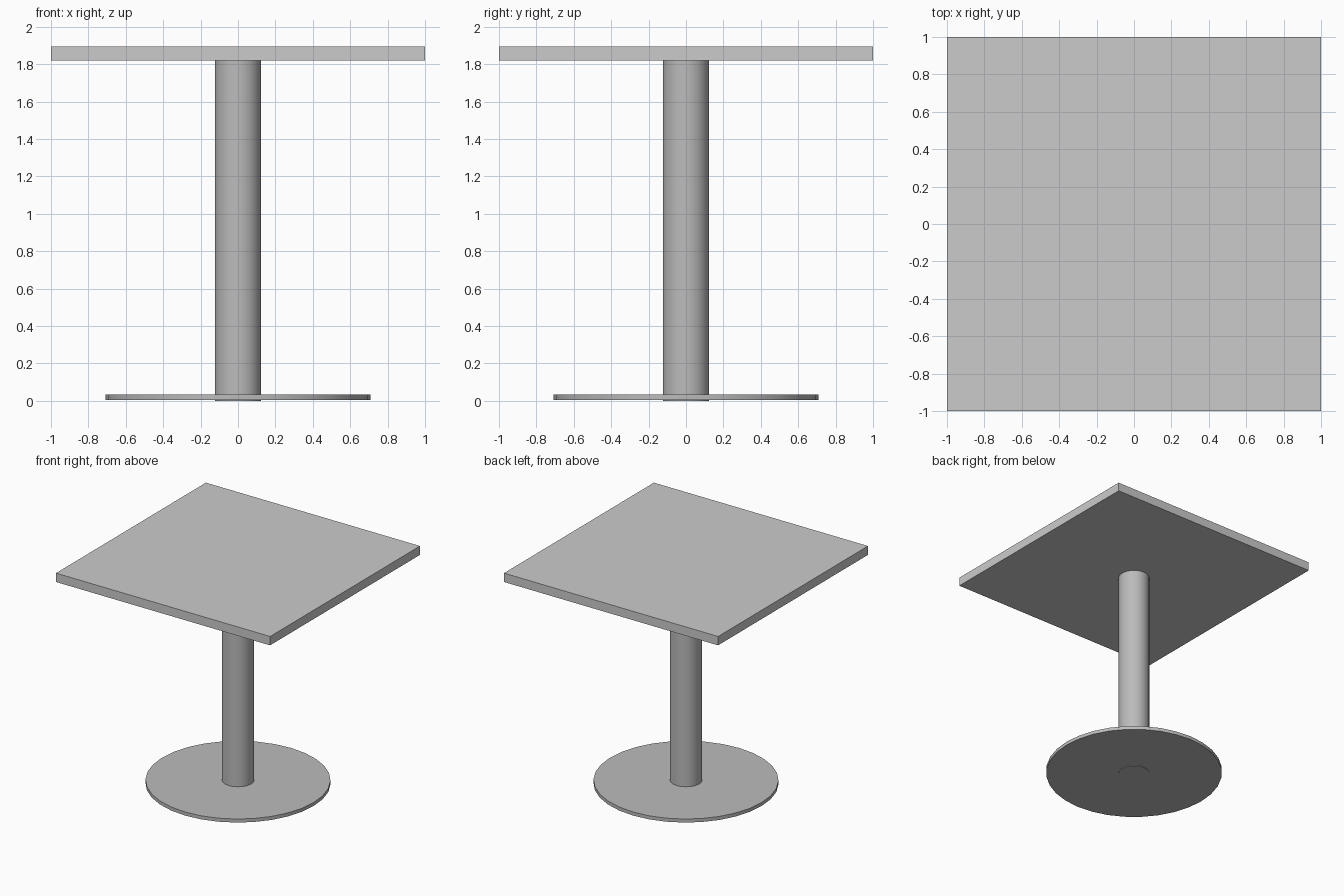
import bpy

if "Cube" in bpy.data.objects:
    bpy.data.objects.remove(bpy.data.objects["Cube"])

dark = bpy.data.materials.new("dark_metal")
dark.diffuse_color = (0.5, 0.5, 0.5, 1)
dark.use_nodes = True
dark.node_tree.nodes["Principled BSDF"].inputs["Base Color"].default_value = dark.diffuse_color


def disc(name, radius, z0, z1):
    bpy.ops.mesh.primitive_cylinder_add(vertices=32, radius=radius, depth=z1 - z0,
                                        location=(0, 0, (z0 + z1) / 2))
    ob = bpy.context.object
    ob.name = name
    ob.data.materials.append(dark)
    bpy.ops.object.shade_smooth_by_angle()
    return ob


# Round floor plate and central column
disc("base_plate", 0.708, 0.004, 0.034)
disc("column", 0.124, 0.0, 1.82)

# Square table top
bpy.ops.mesh.primitive_cube_add(size=1, location=(0, 0, 1.8575))
top = bpy.context.object
top.name = "table_top"
top.scale = (2, 2, 0.075)
bpy.ops.object.transform_apply(location=False, rotation=False, scale=True)
